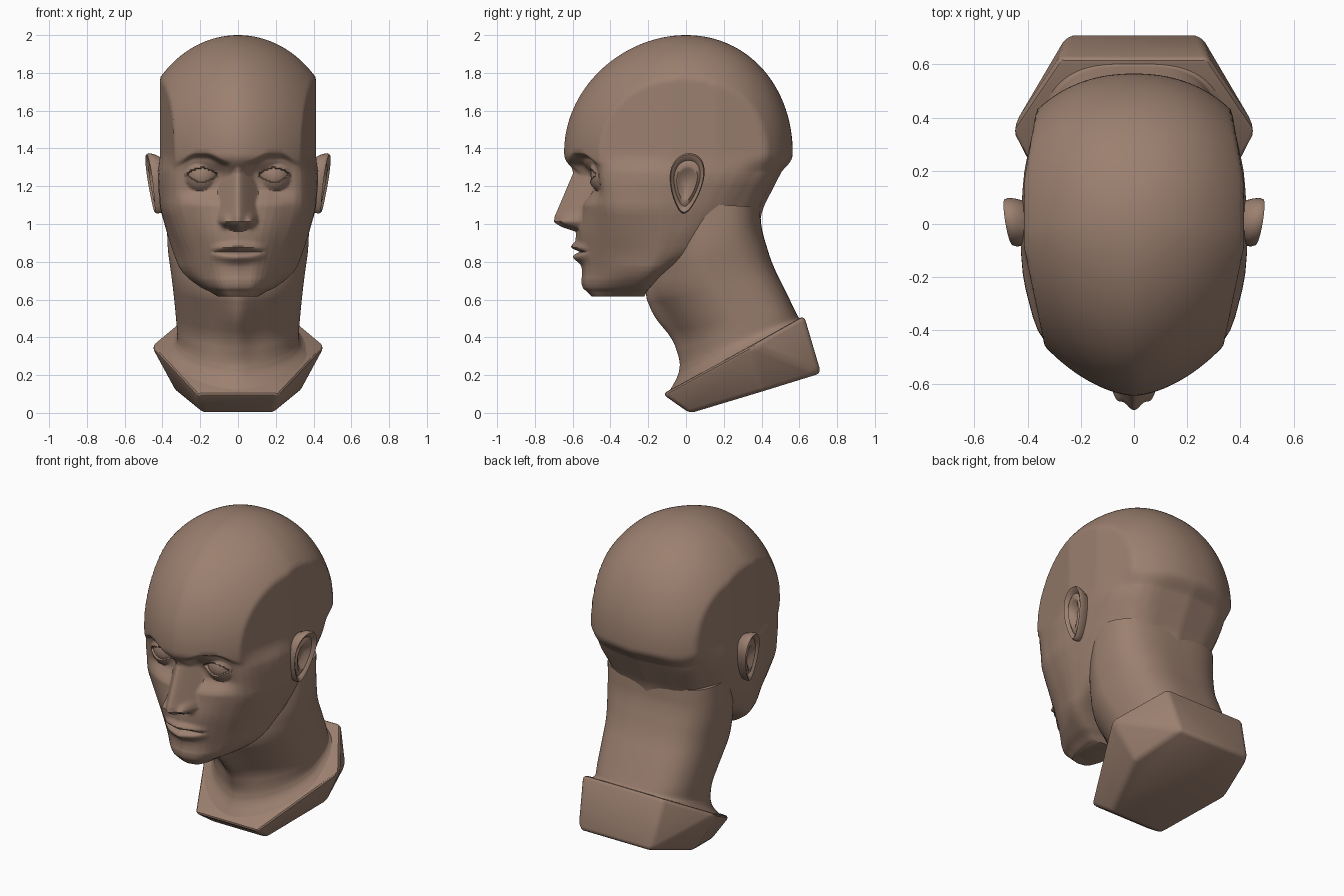
import bpy, bmesh
from math import sin, cos, pi, sqrt, exp, atan2, radians

if "Cube" in bpy.data.objects:
    bpy.data.objects.remove(bpy.data.objects["Cube"])

mat = bpy.data.materials.new("clay")
mat.diffuse_color = (0.33, 0.215, 0.16, 1)
mat.use_nodes = True
mat.node_tree.nodes["Principled BSDF"].inputs["Base Color"].default_value = mat.diffuse_color


def finish(obj, angle=35):
    obj.data.materials.append(mat)
    bpy.ops.object.select_all(action='DESELECT')
    obj.select_set(True)
    bpy.context.view_layer.objects.active = obj
    bpy.ops.object.shade_smooth_by_angle(angle=radians(angle))


def to_object(name, bm, angle=35):
    bmesh.ops.recalc_face_normals(bm, faces=bm.faces[:])
    me = bpy.data.meshes.new(name)
    bm.to_mesh(me)
    bm.free()
    obj = bpy.data.objects.new(name, me)
    bpy.context.collection.objects.link(obj)
    finish(obj, angle)
    return obj


def loft(name, rings, angle=35):
    bm = bmesh.new()
    loops = [[bm.verts.new(p) for p in r] for r in rings]
    for a, b in zip(loops, loops[1:]):
        for i in range(len(a)):
            j = (i + 1) % len(a)
            bm.faces.new((a[i], a[j], b[j], b[i]))
    bm.faces.new(loops[0])
    bm.faces.new(loops[-1])
    return to_object(name, bm, angle)


def interp(rows, z):
    if z <= rows[0][0]:
        return rows[0][1:]
    for a, b in zip(rows, rows[1:]):
        if z <= b[0]:
            t = (z - a[0]) / (b[0] - a[0])
            return [u + (v - u) * t for u, v in zip(a[1:], b[1:])]
    return rows[-1][1:]


def smooth(t):
    t = min(1, max(0, t))
    return t * t * (3 - 2 * t)


def g(d, s):
    return exp(-(d / s) ** 2)


# Half sections of face and jaw: z, then seven x,y points from front to back
SECTIONS = [
    (.615, 0, -.48, .05, -.47, .07, -.40, .08, -.28, .07, -.25, .04, -.24, 0, -.23),
    (.635, 0, -.53, .08, -.51, .13, -.40, .15, -.26, .14, -.22, .08, -.21, 0, -.21),
    (.68, 0, -.56, .10, -.535, .19, -.40, .23, -.24, .21, -.19, .10, -.18, 0, -.18),
    (.75, 0, -.545, .11, -.525, .24, -.38, .31, -.20, .29, -.14, .15, -.10, 0, -.10),
    (.85, 0, -.58, .13, -.535, .27, -.39, .35, -.16, .33, -.03, .24, .2, 0, .35),
    (.95, 0, -.585, .14, -.55, .32, -.39, .38, -.15, .365, .03, .26, .31, 0, .38),
    (1.08, 0, -.56, .17, -.535, .365, -.41, .42, -.16, .385, .15, .27, .37, 0, .405),
    (1.24, 0, -.56, .20, -.53, .355, -.445, .432, -.16, .415, .24, .30, .45, 0, .487),
    (1.38, 0, -.645, .19, -.58, .345, -.46, .42, -.12, .41, .31, .29, .515, 0, .56)]
CENTRE = [(.615, -.36), (.95, -.2), (1.24, -.04)]
NOSE = [(.95, -.56), (.965, -.60), (.985, -.66), (1.01, -.70), (1.04, -.695),
        (1.27, -.597), (1.33, -.615), (1.37, -.61)]


def section(z, yc):
    # Average nearby levels so the planes blend, then round the corners
    near = [interp(SECTIONS, z + d) for d in (-.025, 0, .025)]
    v = [sum(c) / 3 for c in zip(*near)]
    pts = [(v[i], v[i + 1] - yc) for i in range(0, 14, 2)]
    for _ in range(2):
        out = [pts[0]]
        for (ax, ay), (bx, by) in zip(pts, pts[1:]):
            out += [(ax + (bx - ax) * t, ay + (by - ay) * t) for t in (.2, .8)]
        pts = out + [pts[-1]]
    return pts


def ray(pts, a):
    dx, dy = sin(a), -cos(a)
    for (px, py), (qx, qy) in zip(pts, pts[1:]):
        if atan2(qx, -qy) >= a - 1e-6:
            ex, ey = qx - px, qy - py
            den = dx * ey - dy * ex
            if abs(den) > 1e-9:
                return (px * ey - py * ex) / den
    return abs(pts[-1][1])


def dome(z, a, yc):
    # Egg-shaped cranium cut by flat temple planes
    dx, dy = sin(a), -cos(a)
    s = sqrt(max(0, 1 - (max(0, z - 1.38) / .62) ** 2))
    n = 1.67 if dy < 0 else 2.2
    r = s / (abs(dx / .535) ** n + abs(dy / .605) ** n) ** (1 / n)
    for m, b in ((.208, .431), (0, .413), (-.17, .44)):
        if dx - m * dy > 1e-6:
            r = min(r, (b + m * yc) / (dx - m * dy))
    return r


def face(x, y, z):
    # Sockets under an arched brow
    zb = 1.335 + .045 * smooth((x - .05) / .12) - .05 * smooth((x - .22) / .12)
    y += (.055 * smooth((zb - z) / .035) * smooth((z - 1.09) / .1)
          * smooth((x - .03) / .06) * smooth((.37 - x) / .18))
    # Eyelids with an almond opening
    dx, dz = x - .19, z - 1.26
    q = dx * dx + dz * dz
    if q < .01:
        y = min(y, -.415 - sqrt(.0104 - q))
        if abs(dz) < .036 * (1 - (dx / .076) ** 2):
            y = -.400 - sqrt(max(0, .0081 - q))
    # Rounded nose wedge and wings
    if .95 < z < 1.37:
        y = min(y, interp(NOSE, z)[0] + sqrt((1.6 * x) ** 2 + .0009) - .03)
    y -= .04 * g(x - .068, .024) * g(z - 1.012, .03)
    # Lips taper towards the corners
    env, c = max(0, 1 - (x / .155) ** 2), .016 * (x / .15) ** 2
    y += env * (.026 * g(z - .853, .009) - .027 * g(z - .880 + c, .02)
                - .027 * g(z - .822 - c, .024))
    return y


# Head: cranium, face and jaw in one skin
N = 110
levels = [.615 + .765 * i / 100 for i in range(101)]
levels += [1.38 + .62 * sin(radians(89 * i / 40)) for i in range(1, 41)]
rings = []
for z in levels:
    yc = interp(CENTRE, z)[0] + .04 * (max(0, z - 1.38) / .62) ** 2
    pts = section(z, yc) if z < 1.38 else None
    half = []
    for i in range(N + 1):
        a = pi * (i / N) ** 1.4
        r = dome(z, a, yc)
        if pts:
            p = ray(pts, a)
            r = p + smooth((z - 1.27) / .11) * (r - p)
        x, y = max(0, r * sin(a)), yc - r * cos(a)
        if y < -.25 and z < 1.4:
            y = face(x, y, z)
        half.append((x, y, z))
    rings.append(half + [(-x, y, z) for x, y, z in half[-2:0:-1]])
loft("head", rings, 40)

# Neck: tilted rings, narrow at the throat and broad at the nape
# front y, front z, back y, back z, half width, throat bump
NECK = [(-.13, 1.15, .39, 1.10, .375, 0), (-.18, .80, .40, .97, .375, 0),
        (-.19, .63, .455, .79, .35, .03), (-.11, .51, .53, .64, .335, .06),
        (-.03, .39, .575, .545, .325, .04), (-.02, .27, .595, .505, .32, .01),
        (-.03, .20, .605, .50, .335, .01), (-.09, .11, .61, .48, .38, 0)]
rings = []
for k in range(57):
    near = [interp([(i * 8,) + r for i, r in enumerate(NECK)], k + d) for d in (-2, 0, 2)]
    yf, zf, yb, zb, w, bump = [sum(c) / 3 for c in zip(*near)]
    ring = []
    for i in range(96):
        a = 2 * pi * i / 96
        s, c = sin(a), cos(a)
        n = 1.75 if c < 0 else 3
        x = w * abs(s) ** (2 / n) * (1 if s >= 0 else -1)
        t = .5 + .5 * abs(c) ** (2 / n) * (1 if c >= 0 else -1)
        y = yf + (yb - yf) * t
        if c < 0:
            y -= bump * g(x, .07)
        ring.append((x, y, zf + (zb - zf) * t))
    rings.append(ring)
loft("neck", rings, 50)

# Base: tilted six-sided slab with softened edges
bm = bmesh.new()
for x, y, z in ((.22, -.125, .10), (.465, .35, .36), (.28, .625, .515),
                (.19, .02, -.002), (.33, .40, .112), (.25, .715, .21)):
    for s in (1, -1):
        bm.verts.new((s * x, y, z))
bmesh.ops.convex_hull(bm, input=bm.verts[:])
bmesh.ops.dissolve_limit(bm, angle_limit=radians(3), verts=bm.verts[:], edges=bm.edges[:])
bmesh.ops.bevel(bm, geom=bm.edges[:], offset=.025, segments=3, profile=.5, affect='EDGES')
to_object("base", bm, 30)

# Ears: dished shells with a raised rim;  Eyes: plain balls
RIM = [(.03, -.012), (.3, -.01), (.48, .012), (.6, .018), (.76, .004), (.86, .02),
       (.95, .025), (1, .012), (.97, -.015), (.8, -.07)]
for side, s in (("right", -1), ("left", 1)):
    rings = []
    for rho, h in RIM:
        ring = []
        for i in range(48):
            a = 2 * pi * i / 48
            y = .003 + rho * (cos(a) * (.086 + .03 * sin(a)) + .014 * sin(a))
            z = 1.215 + .16 * rho * sin(a)
            x = .438 + .15 * y + .13 * (z - 1.215) + h
            ring.append((s * x, y, z))
        rings.append(ring)
    loft(side + "_ear", rings, 60)
    bpy.ops.mesh.primitive_uv_sphere_add(segments=32, ring_count=20, radius=.09,
                                         location=(s * .19, -.415, 1.26))
    eye = bpy.context.object
    eye.name = side + "_eye"
    finish(eye)
